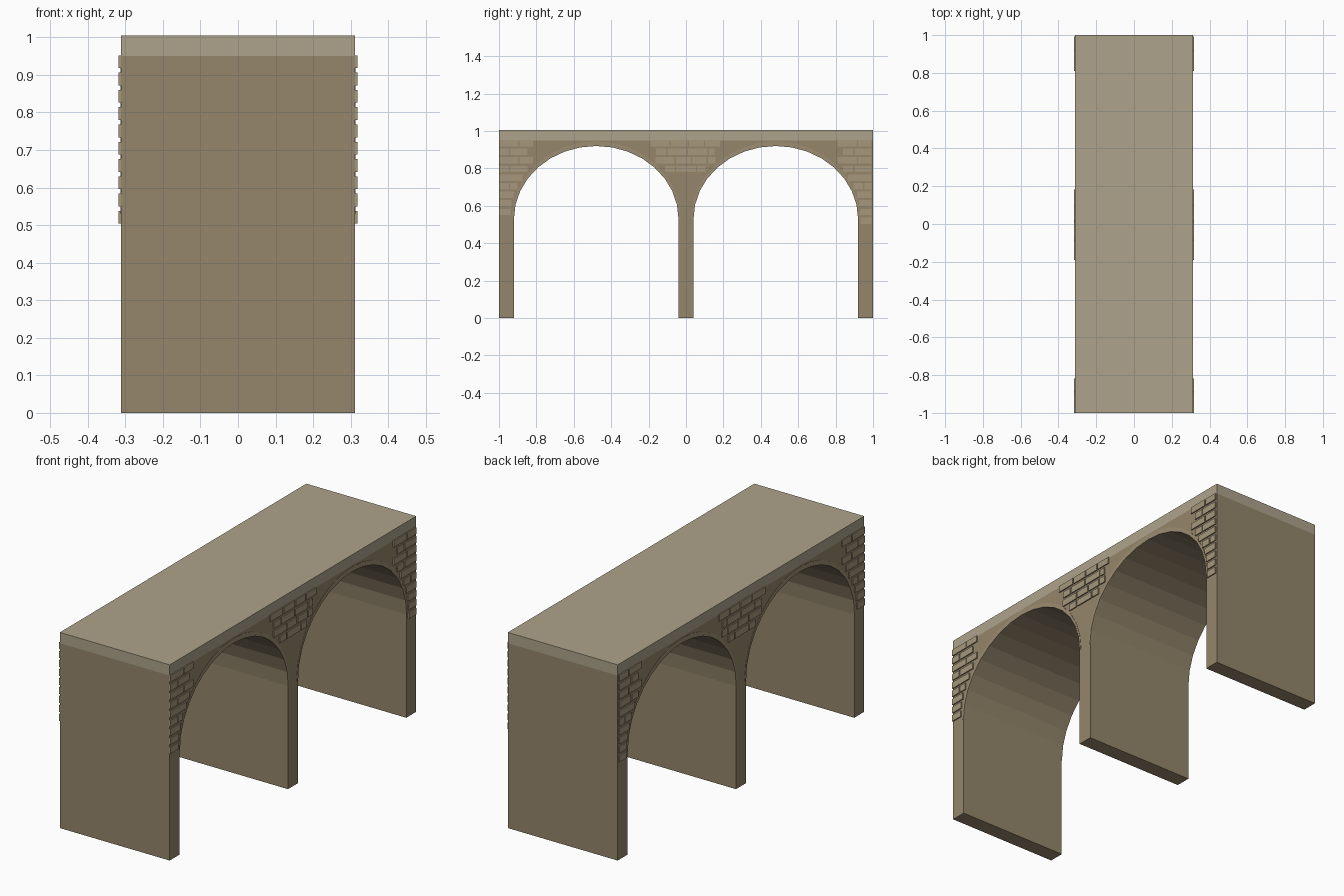
import bpy, bmesh, math, random

if "Cube" in bpy.data.objects:
    bpy.data.objects.remove(bpy.data.objects["Cube"])

random.seed(4)
HX = 0.312                          # half depth of the bridge in x
AC, AW, SPRING, RISE = 0.48, 0.44, 0.53, 0.39   # arch centre, half width, spring height, rise
BAND = 0.95                         # underside of the top slab


def material(name, rgb):
    m = bpy.data.materials.new(name)
    m.diffuse_color = (*rgb, 1)
    m.use_nodes = True
    m.node_tree.nodes["Principled BSDF"].inputs["Base Color"].default_value = m.diffuse_color
    return m


STONE = material("stone", (0.30, 0.24, 0.15))
SLAB = material("slab_stone", (0.42, 0.37, 0.26))
BRICK = material("brick_stone", (0.38, 0.31, 0.20))
RING = material("ring_stone", (0.34, 0.27, 0.17))


def finish(name, bm, mat):
    bmesh.ops.recalc_face_normals(bm, faces=bm.faces)
    me = bpy.data.meshes.new(name)
    bm.to_mesh(me)
    bm.free()
    me.materials.append(mat)
    ob = bpy.data.objects.new(name, me)
    bpy.context.collection.objects.link(ob)
    return ob


def extrude_profile(bm, pts, x0, x1):
    """Extrude a closed (y, z) outline along x."""
    face = bm.faces.new([bm.verts.new((x0, y, z)) for y, z in pts])
    new = bmesh.ops.extrude_face_region(bm, geom=[face])["geom"]
    verts = [v for v in new if isinstance(v, bmesh.types.BMVert)]
    bmesh.ops.translate(bm, verts=verts, vec=(x1 - x0, 0, 0))


def box(bm, x0, x1, y0, y1, z0, z1):
    extrude_profile(bm, [(y0, z0), (y1, z0), (y1, z1), (y0, z1)], x0, x1)


def arc(centre, grow=0.0, n=16):
    """Elliptical arch points from -y to +y."""
    return [(centre - (AW + grow * 0.4) * math.cos(math.pi * i / n),
             SPRING + (RISE + grow) * math.sin(math.pi * i / n)) for i in range(n + 1)]


# Walls and piers with two arched openings
outline = [(-1, BAND), (-1, 0)]
for c in (-AC, AC):
    outline += [(c - AW, 0)] + arc(c) + [(c + AW, 0)]
outline += [(1, 0), (1, BAND)]
bm = bmesh.new()
extrude_profile(bm, outline, -HX, HX)
finish("arcade_wall", bm, STONE)

# Flat top slab
bm = bmesh.new()
box(bm, -HX, HX, -1, 1, BAND, 1.005)
finish("top_slab", bm, SLAB)

# Thin arch rings on both faces
bm = bmesh.new()
for s in (-1, 1):
    for c in (-AC, AC):
        extrude_profile(bm, arc(c) + arc(c, 0.025)[::-1], s * (HX - 0.004), s * (HX + 0.0015))
finish("arch_rings", bm, RING)


# Staggered raised bricks in the spandrels
def brick_row(bm, y0, y1, z, step):
    y = y0
    first = True
    while y1 - y > 0.025:
        length = step if first else random.uniform(0.08, 0.12)
        end = min(y + length, y1)
        if y1 - end < 0.025:
            end = y1
        box(bm, HX - 0.003, HX + 0.006, y, end - 0.007, z - 0.034, z)
        y, first = end, False


bm = bmesh.new()
for row in range(10):
    top = 0.952 - row * 0.046
    t = max(0.0, (top - 0.034 - SPRING) / RISE)
    w = AW * math.sqrt(1 - t * t)
    step = 0.06 if row % 2 else 0.11
    reach = min(0.52 - w - 0.012, 0.19 - 0.03 * (row % 2))
    brick_row(bm, 1 - reach, 1.0, top, step)
    if row < 8 or row == 8:
        brick_row(bm, -1.0, -1 + reach, top, step)
    mid = min(0.45 - w, 0.19 - 0.03 * (row % 2))
    if row < 4:
        brick_row(bm, -mid, mid, top, step)
bricks = finish("spandrel_bricks", bm, BRICK)
mirror = bricks.modifiers.new("both_faces", 'MIRROR')
mirror.use_axis = (True, False, False)
